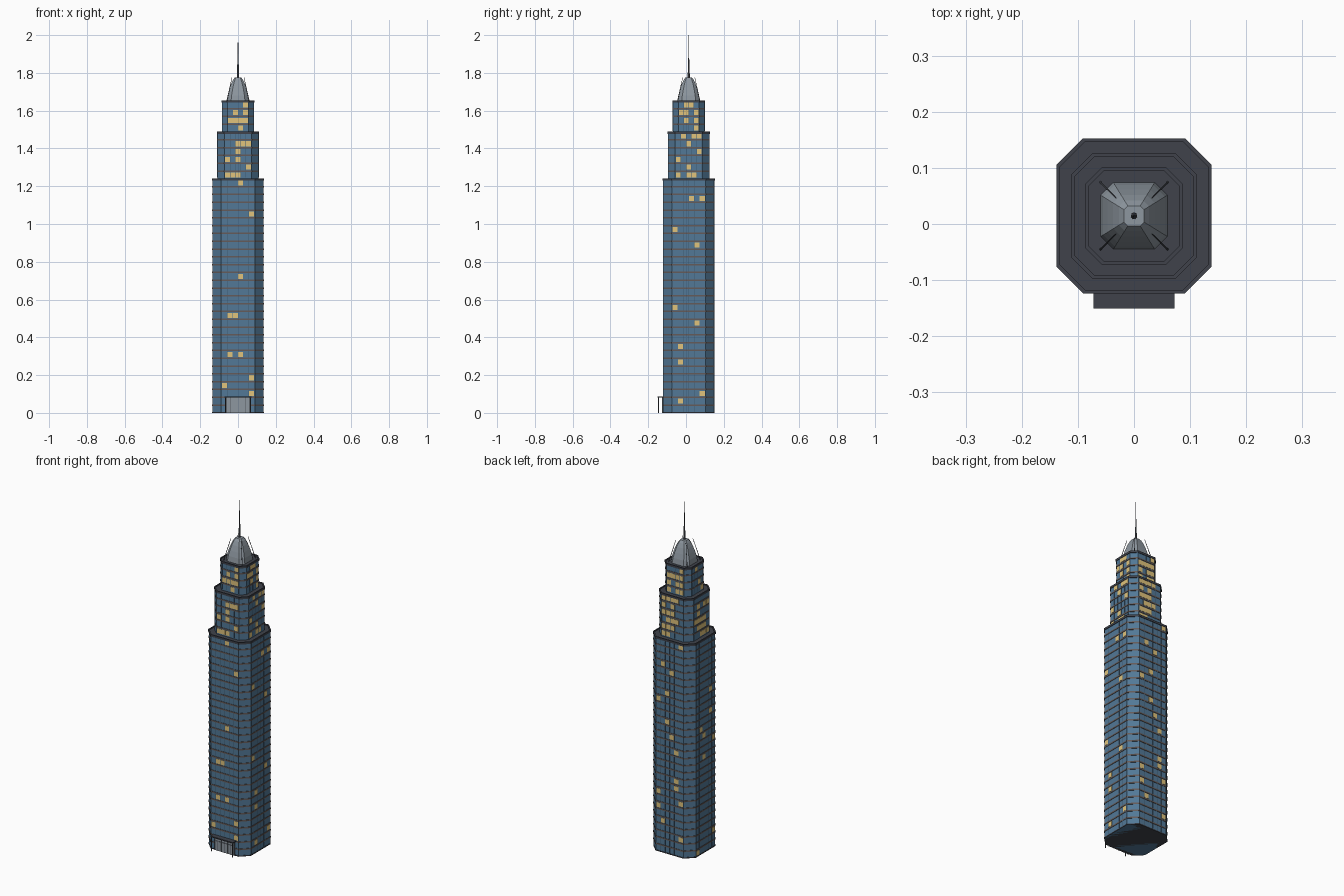
import bpy, bmesh, math, random
from mathutils import Matrix, Vector

if "Cube" in bpy.data.objects:
    bpy.data.objects.remove(bpy.data.objects["Cube"])

random.seed(7)
CY = 0.0145          # tower axis in y
FLOOR = 0.0413       # storey height


def mat(name, rgb):
    m = bpy.data.materials.new(name)
    m.diffuse_color = (*rgb, 1)
    m.use_nodes = True
    m.node_tree.nodes["Principled BSDF"].inputs["Base Color"].default_value = m.diffuse_color
    return m


GLASS = mat("blue_glass", (0.085, 0.19, 0.31))
FRAME = mat("mullion_blue", (0.05, 0.11, 0.18))
BAND = mat("bronze_band", (0.13, 0.105, 0.10))
DARK = mat("dark_stone", (0.05, 0.055, 0.07))
LIT = mat("lit_window", (0.75, 0.55, 0.2))
STEEL = mat("crown_glass", (0.27, 0.31, 0.35))
METAL = mat("dark_metal", (0.09, 0.10, 0.12))


def finish(name, bm, material):
    bmesh.ops.recalc_face_normals(bm, faces=bm.faces)
    me = bpy.data.meshes.new(name)
    bm.to_mesh(me)
    bm.free()
    me.materials.append(material)
    ob = bpy.data.objects.new(name, me)
    bpy.context.collection.objects.link(ob)
    return ob


def loft(bm, profile, flat, caps=(False, False)):
    """Stack of chamfered squares; profile = (half width, z), flat = half flat / half width."""
    rings = []
    for h, z in profile:
        f = h * flat
        pts = [(f, -h), (h, -f), (h, f), (f, h), (-f, h), (-h, f), (-h, -f), (-f, -h)]
        rings.append([bm.verts.new((x, y + CY, z)) for x, y in pts])
    for a, b in zip(rings, rings[1:]):
        for i in range(8):
            j = (i + 1) % 8
            bm.faces.new((a[i], a[j], b[j], b[i]))
    if caps[0]:
        bm.faces.new(rings[0][::-1])
    if caps[1]:
        bm.faces.new(rings[-1])


def box(bm, center, size, rot=Matrix()):
    m = rot @ Matrix.Translation(center) @ Matrix.Diagonal((*size, 1))
    bmesh.ops.create_cube(bm, size=1, matrix=m)


def rod(bm, a, b, r1, r2, sides=8):
    a, b = Vector(a), Vector(b)
    d = b - a
    m = Matrix.Translation((a + b) / 2) @ d.to_track_quat('Z', 'Y').to_matrix().to_4x4()
    bmesh.ops.create_cone(bm, cap_ends=True, segments=sides, radius1=r1, radius2=r2,
                          depth=d.length, matrix=m)


def side(k):
    """Frame whose -y direction faces side k (0 front, 1 right, 2 back, 3 left)."""
    return Matrix.Translation((0, CY, 0)) @ Matrix.Rotation(k * math.pi / 2, 4, 'Z')


# lit windows as (column, floor) for the front and right sides
lit_front = {
    "lower": [(5, 2), (0, 3), (5, 4), (1, 7), (3, 7), (1, 12), (2, 12), (3, 17), (5, 25), (3, 29)],
    "middle": [(0, 0), (1, 0), (2, 0), (4, 1), (0, 2), (2, 2), (2, 3), (2, 4), (3, 4), (4, 4)],
    "upper": [(2, 0), (0, 1), (1, 1), (2, 1), (3, 1), (1, 2), (3, 2), (3, 3)]}
lit_right = {
    "lower": [(1, 1), (5, 2), (1, 6), (1, 8), (4, 11), (0, 13), (4, 21), (0, 23), (3, 27), (5, 27)],
    "middle": [(0, 0), (2, 0), (3, 0), (2, 1), (0, 2), (4, 3), (2, 4), (1, 5), (3, 5), (4, 5)],
    "upper": [(3, 0), (1, 1), (3, 1), (0, 2), (1, 2), (3, 2), (1, 3), (2, 3)]}

# tiers: name, half width, half flat, bottom, floors, columns
tiers = [("lower", 0.135, 0.089, 0.0, 30, 6),
         ("middle", 0.109, 0.072, 1.239, 6, 5),
         ("upper", 0.084, 0.055, 1.487, 4, 4)]
for name, half, fl, z0, floors, cols in tiers:
    top = z0 + floors * FLOOR
    ratio = fl / half
    # glass shaft
    bm = bmesh.new()
    loft(bm, [(half, z0), (half, top - 0.004)], ratio, (z0 == 0, True))
    finish(name + "_shaft", bm, GLASS)
    # floor bands
    bm = bmesh.new()
    for i in range(1, floors):
        z = z0 + i * FLOOR
        o = half + 0.002
        loft(bm, [(half, z - 0.004), (o, z - 0.004), (o, z + 0.004), (half, z + 0.004)], ratio)
    finish(name + "_floor_bands", bm, BAND)
    # parapet and roof
    bm = bmesh.new()
    o = half + 0.003
    loft(bm, [(half, top - 0.01), (o, top - 0.01), (o, top + 0.002), (half - 0.003, top + 0.002),
              (half - 0.003, top - 0.003)], ratio, (False, True))
    finish(name + "_parapet", bm, DARK)
    # mullions on the flats and chamfer edges, and lit windows
    pitch = 2 * fl * 0.965 / cols
    bm, lit = bmesh.new(), bmesh.new()
    for k in range(4):
        for c in range(cols + 1):
            x = (c - cols / 2) * pitch
            box(bm, (x, -half, (z0 + top) / 2), (0.0016, 0.002, top - z0 - 0.012), side(k))
        if k < 2:
            chosen = (lit_front, lit_right)[k][name]
        else:
            chance = 0.06 if name == "lower" else 0.36
            chosen = [(c, f) for c in range(cols) for f in range(floors) if random.random() < chance]
        for c, f in chosen:
            box(lit, ((c - cols / 2 + 0.5) * pitch, -half, z0 + (f + 0.5) * FLOOR),
                (pitch - 0.002, 0.0024, 0.027), side(k))
    finish(name + "_mullions", bm, FRAME)
    finish(name + "_lit_windows", lit, LIT)

# dark base under the tower
bm = bmesh.new()
loft(bm, [(0.1365, 0.0), (0.1365, 0.006)], 0.66, (True, True))
finish("base_plinth", bm, DARK)

# entrance: glazing, door bars, canopy and posts
bm = bmesh.new()
box(bm, (0, -0.1215, 0.041), (0.13, 0.005, 0.082))
finish("entrance_glazing", bm, STEEL)
bm = bmesh.new()
for i in range(7):
    box(bm, (-0.063 + i * 0.021, -0.1245, 0.041), (0.002, 0.003, 0.082))
box(bm, (0, -0.1245, 0.055), (0.13, 0.003, 0.002))
finish("entrance_bars", bm, METAL)
bm = bmesh.new()
box(bm, (0, -0.136, 0.085), (0.144, 0.029, 0.006))
finish("entrance_canopy", bm, DARK)
bm = bmesh.new()
for s in (-1, 1):
    rod(bm, (s * 0.067, -0.146, 0), (s * 0.067, -0.146, 0.083), 0.0025, 0.0025)
finish("canopy_posts", bm, METAL)

# curved crown
bm = bmesh.new()
loft(bm, [(0.06, 1.645), (0.055, 1.68), (0.047, 1.71), (0.037, 1.74), (0.027, 1.762), (0.018, 1.775)],
     0.62, (True, True))
finish("crown", bm, STEEL)

# leaning rods around the crown
bm = bmesh.new()
for sx in (-1, 1):
    for sy in (-1, 1):
        rod(bm, (sx * 0.06, CY + sy * 0.06, 1.648), (sx * 0.032, CY + sy * 0.032, 1.775), 0.002, 0.0012, 6)
finish("crown_rods", bm, METAL)

# spire
bm = bmesh.new()
rod(bm, (0, CY, 1.772), (0, CY, 1.85), 0.006, 0.004, 10)
rod(bm, (0, CY, 1.85), (0, CY, 2.0), 0.003, 0.0008, 10)
finish("spire", bm, METAL)
